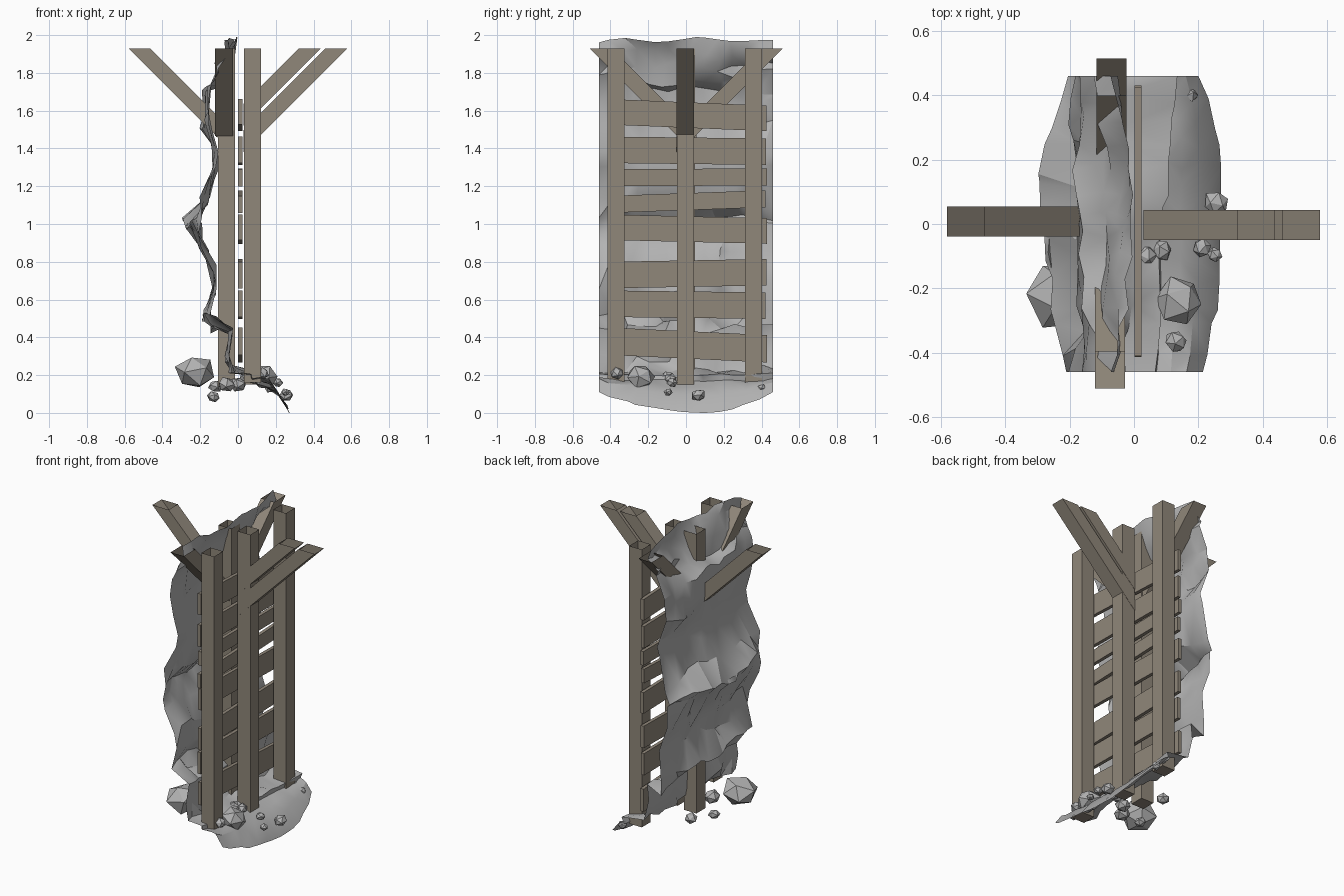
import bpy, bmesh, math, random
from mathutils import Vector, noise, Euler

random.seed(7)
cube = bpy.data.objects.get("Cube")
if cube:
    bpy.data.objects.remove(cube, do_unlink=True)


def material(name, rgb):
    m = bpy.data.materials.new(name)
    m.use_nodes = True
    m.diffuse_color = (*rgb, 1)
    bsdf = m.node_tree.nodes["Principled BSDF"]
    bsdf.inputs["Base Color"].default_value = (*rgb, 1)
    bsdf.inputs["Roughness"].default_value = 0.9
    return m


WOOD = material("weathered_wood", (0.278, 0.241, 0.194))
STONE = material("grey_stone", (0.45, 0.45, 0.45))


def finish(name, bm, mat):
    mesh = bpy.data.meshes.new(name)
    bm.to_mesh(mesh)
    bm.free()
    mesh.materials.append(mat)
    obj = bpy.data.objects.new(name, mesh)
    bpy.context.collection.objects.link(obj)
    return obj


def prism(name, outline, axis, width, open_edge=None):
    """Extrude a closed outline along an axis; open_edge leaves one side uncapped."""
    bm = bmesh.new()
    sides = [[bm.verts.new(p + axis * s * width / 2) for p in outline] for s in (-1, 1)]
    n = len(outline)
    for i in range(n):
        if i != open_edge:
            j = (i + 1) % n
            bm.faces.new((sides[0][i], sides[0][j], sides[1][j], sides[1][i]))
    bm.faces.new(sides[0][::-1])
    bm.faces.new(sides[1])
    bmesh.ops.recalc_face_normals(bm, faces=bm.faces)
    return finish(name, bm, WOOD)


X, Y, Z = Vector((1, 0, 0)), Vector((0, 1, 0)), Vector((0, 0, 1))
TOP = 1.93


# Upright posts, hollow at the top
def post(name, x, y, bottom):
    h = 0.045
    outline = [Vector((x + dx, y, z)) for dx, z in
               ((-h, bottom), (h, bottom), (h, TOP), (-h, TOP))]
    prism(name, outline, Y, 2 * h, open_edge=2)


post("front_post", 0.076, -0.37, 0.16)
post("middle_post", 0.076, -0.003, 0.15)
post("rear_post", 0.076, 0.358, 0.15)
post("inner_post", -0.062, 0.002, 0.14)


# Diagonal braces with level upper ends
def brace(name, direction, offset, start, tip):
    side = Z.cross(direction)
    thick = 0.115
    outline = [offset + direction * u + Z * z for u, z in (
        (start, TOP - tip + start), (tip, TOP),
        (tip - thick, TOP), (start, TOP - tip + thick + start))]
    prism(name, outline, side, 0.093, open_edge=1)


brace("right_lower_brace", X, Y * -0.003, 0.03, 0.578)
brace("right_upper_brace", X, Y * -0.003, 0.03, 0.438)
brace("outer_brace", -X, Y * 0.008, 0.1, 0.58)
brace("front_brace", -Y, X * -0.074, 0.045, 0.51)
brace("rear_brace", Y, X * -0.07, 0.045, 0.514)

# Tilted planks: centre height, height, rise from front to rear
planks = [(1.577, 0.135, -0.035), (1.388, 0.14, -0.01), (1.247, 0.09, 0.005),
          (1.118, 0.09, 0.03), (0.973, 0.135, -0.02), (0.737, 0.14, 0.015),
          (0.573, 0.14, -0.01), (0.36, 0.145, -0.04)]
for i, (z, h, rise) in enumerate(planks):
    shift = random.uniform(-0.006, 0.008)
    outline = [Vector((0.012, y + shift, z + rise * y / 0.84 + s * h / 2)) for y, s in
               ((-0.408, -1), (0.427, -1), (0.427, 1), (-0.408, 1))]
    prism(f"plank_{i + 1}", outline, X, 0.022)


# Rock wall that turns into a sloping ground apron
profile = [(-0.05, 1.975), (-0.065, 1.9), (-0.105, 1.85), (-0.125, 1.77), (-0.15, 1.7),
           (-0.17, 1.62), (-0.17, 1.53), (-0.13, 1.41), (-0.13, 1.28), (-0.17, 1.11),
           (-0.27, 1.02), (-0.25, 0.97), (-0.185, 0.86), (-0.145, 0.77), (-0.125, 0.65),
           (-0.16, 0.53), (-0.14, 0.455), (-0.045, 0.44), (-0.05, 0.31), (-0.03, 0.23),
           (0.085, 0.195), (0.08, 0.17), (0.15, 0.14), (0.21, 0.09), (0.278, 0.0)]
COLS = 14
LAST = len(profile) - 1
LEDGE = (LAST - 4, LAST - 3)
bm = bmesh.new()
grid = []
for r, (px, pz) in enumerate(profile):
    row = []
    for c in range(COLS):
        y = 0.46 * (2 * c / (COLS - 1) - 1)
        edge = abs(y) / 0.46
        x, z = px, pz
        if px < -0.2:
            x += 0.085 * edge ** 2 - 0.015
        # the crest leans over the inner post
        if pz > 1.75:
            x += 0.05 * (1 - edge)
        if r in LEDGE:
            x += 0.12 * max(0, y)
        # the apron lifts and narrows toward both ends
        lift = ((y - 0.1) / (0.56 if y < 0.1 else 0.36)) ** 2
        apron = max(0, px - 0.05) / 0.228
        x -= apron * 0.07 * lift
        z += apron * 0.11 * lift
        rough = 0.35 if px > -0.02 and r > 3 else 1.0
        x += rough * (0.045 * noise.noise((y * 3.2, r * 0.9, 3.1)) + random.uniform(-0.013, 0.013))
        if r == 0:
            z += 0.03 * noise.noise((y * 5, 1.7, 0.4)) + 0.012 * math.sin(y * 14)
        elif r < LAST:
            z += rough * (0.075 * noise.noise((y * 3.6, r * 1.1, 8.2)) + random.uniform(-0.015, 0.015))
        if 0 < c < COLS - 1:
            y += random.uniform(-0.022, 0.022)
        row.append(bm.verts.new((x, y, min(2.0, max(0.0, z)))))
    grid.append(row)
for a, b in zip(grid, grid[1:]):
    for c in range(COLS - 1):
        bm.faces.new((a[c], a[c + 1], b[c + 1], b[c]))
bmesh.ops.triangulate(bm, faces=bm.faces, quad_method='SHORT_EDGE')
rock = finish("rock_wall", bm, STONE)
bpy.ops.object.select_all(action='DESELECT')
rock.select_set(True)
bpy.context.view_layer.objects.active = rock
bpy.ops.object.shade_smooth_by_angle(angle=math.radians(32))

# Loose stones: position and radius
stones = [(-0.225, -0.22, 0.215, 0.112), (0.14, -0.24, 0.19, 0.075), (0.13, -0.365, 0.21, 0.036),
          (0.255, 0.065, 0.095, 0.04), (0.17, 0.4, 0.13, 0.028), (0.21, -0.075, 0.16, 0.03),
          (0.25, -0.095, 0.11, 0.025), (0.085, -0.08, 0.18, 0.035), (0.04, -0.1, 0.19, 0.035),
          (-0.13, -0.1, 0.085, 0.035), (-0.12, 0.12, 0.14, 0.04),
          (-0.06, -0.18, 0.15, 0.05), (0.0, -0.1, 0.15, 0.045)]
for i, (x, y, z, radius) in enumerate(stones):
    bm = bmesh.new()
    bmesh.ops.create_icosphere(bm, subdivisions=1, radius=radius)
    turn = Euler([random.uniform(0, 6) for _ in range(3)]).to_matrix()
    for v in bm.verts:
        p = turn @ (v.co * random.uniform(0.9, 1.1))
        v.co = Vector((p.x, p.y, p.z * 0.85)) + Vector((x, y, z))
    finish(f"loose_stone_{i + 1}", bm, STONE)
